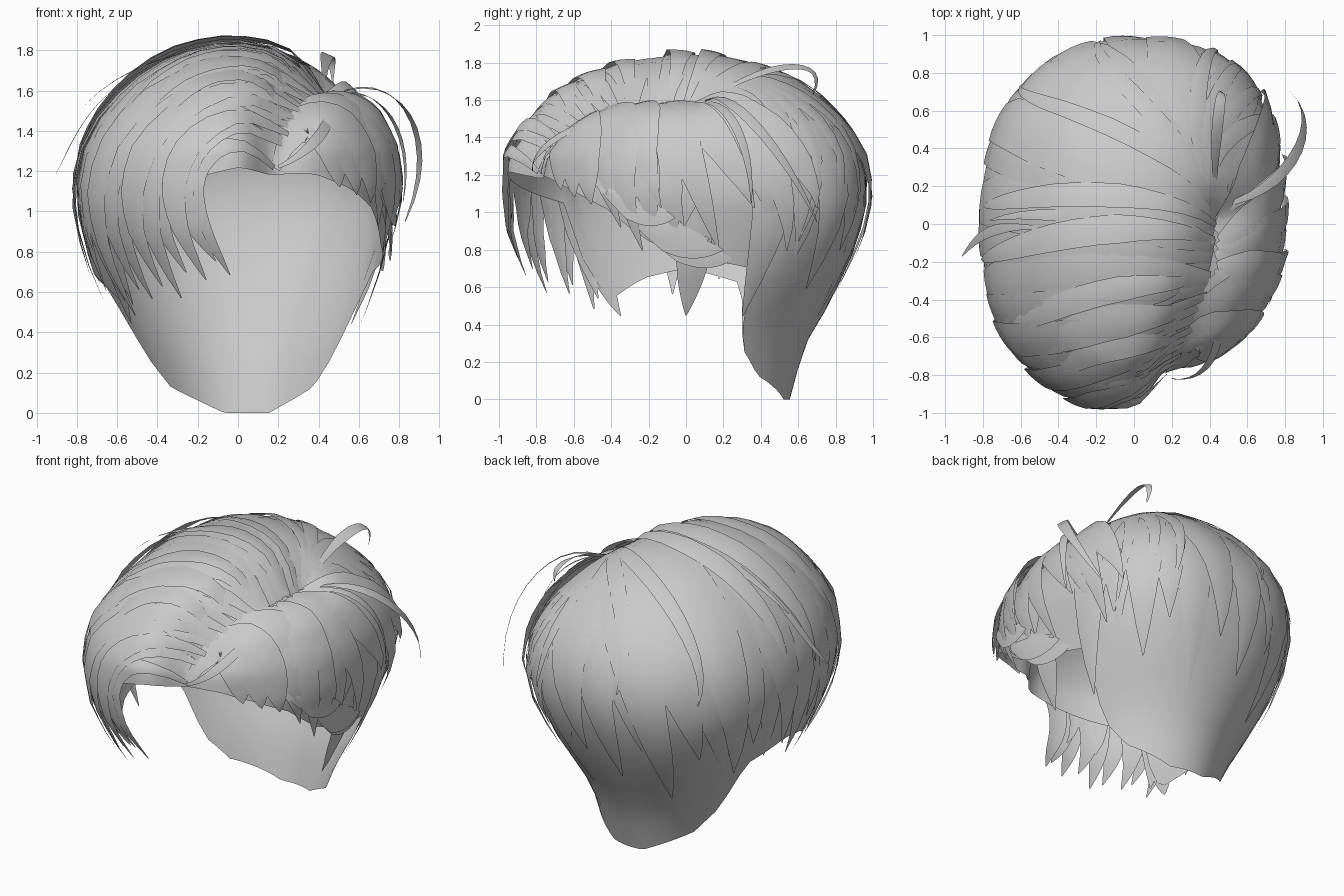
import bpy, bmesh, math
from mathutils import Vector as V

if "Cube" in bpy.data.objects:
    bpy.data.objects.remove(bpy.data.objects["Cube"])

CENTRE = V((0, 0, 0.95))
TOP = 1.825
hair = bpy.data.materials.new("hair grey")
hair.diffuse_color = (0.588, 0.588, 0.588, 1)
hair.use_nodes = True
hair.node_tree.nodes["Principled BSDF"].inputs["Base Color"].default_value = hair.diffuse_color

# head volume: height, then half widths left, right, front, back
LEVELS = [(0, .40, .45, .50, .555), (.28, .51, .53, .60, .63), (.5, .63, .63, .75, .76),
          (.7, .72, .70, .86, .86), (.9, .78, .75, .95, .94), (1.1, .81, .785, .975, .985),
          (1.3, .77, .745, .955, .95), (1.45, .69, .655, .85, .865), (1.6, .56, .50, .69, .71),
          (1.7, .43, .37, .52, .56), (1.77, .29, .25, .34, .38), (1.81, .14, .13, .16, .19),
          (TOP, 0, 0, 0, 0)]

# bottom edge of the cap by angle (degrees, -90 = front, 90 = back)
HAIRLINE = [(-90, 1.22), (-60, 1.19), (-45, 1.12), (-30, 1.02), (-15, .85), (0, .76),
            (20, .70), (28, .28), (40, .13), (70, 0), (100, 0), (138, .13), (152, .28),
            (160, .62), (180, .70), (195, .65), (210, .54), (216, .60), (222, 1.05), (270, 1.22)]


def table(rows, k, col=1):
    """Linear lookup in a sorted table."""
    if k <= rows[0][0]:
        return rows[0][col]
    for a, b in zip(rows, rows[1:]):
        if k <= b[0]:
            return a[col] + (b[col] - a[col]) * (k - a[0]) / (b[0] - a[0])
    return rows[-1][col]


def halves(x, y, z):
    """Half widths and roundness of the head; the right of the forehead is set back."""
    front = table(LEVELS, z, 3) * (1 - .11 * min(1, max(0, x / .25)))
    boxy = (.7 if x > 0 else .3) if y > 0 else (0 if x > 0 else .1)
    n = 2 + boxy * min(1, max(0, (z - .45) / .45))
    return table(LEVELS, z, 2 if x > 0 else 1), table(LEVELS, z, 4) if y > 0 else front, n


def section(deg, z):
    """Point on the head volume at an angle and height."""
    c, s = math.cos(math.radians(deg)), math.sin(math.radians(deg))
    a, b, n = halves(c, s, z)
    x = math.copysign(abs(c) ** (2 / n), c) * a
    return V((x, math.copysign(abs(s) ** (2 / n), s) * halves(x, s, z)[1], z))


def parting(t):
    """Parting line, from the forehead (0) to the crown (1)."""
    return V((.18 + .28 * t ** .7, -.80 + .84 * t, 1.22 + .40 * t ** .45))


def dip(p):
    """Depth of the valley along the parting."""
    t = min(1, max(0, (p.y + .80) / .84))
    away = (p.x - parting(t).x) ** 2 + max(0, p.y - .04) ** 2
    return .08 * math.exp(-away / .010) * min(1, max(0, (p.z - 1.1) / .1))


def snap(p, lift):
    """Push a point onto the head volume along its ray from the centre."""
    d = (p - CENTRE).normalized()
    lo, hi = 0, 1.5
    for _ in range(16):
        m = (lo + hi) / 2
        q = CENTRE + d * m
        a, b, n = halves(q.x, q.y, q.z)
        inside = a > 0 and q.z < TOP and abs(q.x / a) ** n + abs(q.y / b) ** n < 1
        lo, hi = (m, hi) if inside else (lo, m)
    q = CENTRE + d * lo
    return q + d * (lift - dip(q))


def bezier(pts, t):
    pts = [V(p) for p in pts]
    while len(pts) > 1:
        pts = [a.lerp(b, t) for a, b in zip(pts, pts[1:])]
    return pts[0]


def finish(name, bm):
    bmesh.ops.remove_doubles(bm, verts=bm.verts, dist=.0005)
    me = bpy.data.meshes.new(name)
    bm.to_mesh(me)
    bm.free()
    me.materials.append(hair)
    me.shade_smooth()
    ob = bpy.data.objects.new(name, me)
    bpy.context.collection.objects.link(ob)


def sheet(bm, rows):
    grid = [[bm.verts.new(p) for p in r] for r in rows]
    for a, b in zip(grid, grid[1:]):
        for i in range(len(a) - 1):
            bm.faces.new((a[i], a[i + 1], b[i + 1], b[i]))


def strand(bm, ctrl, width, lift=.01, hug=True, hump=0., tilt=0., steps=14):
    """Tapered lock of hair along a curve; hump raises its middle, tilt one edge."""
    mids = [bezier(ctrl, i / steps) for i in range(steps + 1)]
    if hug:
        mids = [snap(p, 0) for p in mids]
    rows = []
    for i, p in enumerate(mids):
        t = i / steps
        tan = mids[min(i + 1, steps)] - mids[max(i - 1, 0)]
        out = (p - CENTRE).normalized()
        side = out.cross(tan).normalized()
        w = width / 2 * (.2 + .8 * min(1, t / .35)) * (1 - max(0, (t - .5) / .5) ** 1.7) + .003
        row = []
        for k in (1, .5, 0, -.5, -1):
            q = p + side * w * k
            up = lift + (hump + tilt * k) * math.sin(math.pi * t) + .05 * w * (1 - k * k)
            row.append(snap(q, up) if hug else q + out * up)
        rows.append(row)
    sheet(bm, rows)


# scalp cap with the nape, open at the face
bm = bmesh.new()
rows = []
for j in range(19):
    row = []
    for deg in range(-90, 271, 4):
        low = table(HAIRLINE, deg)
        p = section(deg, low + (TOP - low) * math.sin(j / 18 * math.pi / 2))
        d = (p - CENTRE).normalized()
        row.append(p - d * (dip(p) + (.008 if p.z > .8 else 0)))
    rows.append(row)
sheet(bm, rows)
finish("scalp_cap", bm)

# fringe swept from the parting across the forehead
bm = bmesh.new()
FRINGE = [(267, .69), (262, .76), (258, .67), (250, .70), (246, .58), (239, .64),
          (231, .57), (226, .62), (219, .50), (213, .56)]
for i, (deg, z) in enumerate(FRINGE):
    t = i / (len(FRINGE) - 1)
    a = parting(t * .6)
    swing = section(deg - 23 + 13 * t, 1.18)
    top = (a + swing) / 2 + V((0, -.05, .22 + .2 * t))
    strand(bm, [a, top, swing, section(deg - 10 + 3 * t, .98), section(deg, z)],
           .11 + .08 * t, .012 + .01 * (i % 3), hump=.016)
    if i % 2:
        strand(bm, [a + V((0, .03, .02)), top + V((0, 0, .12)), swing + V((-.03, .03, .1)),
                    section(deg - 10, z + .2)], .11 + .07 * t, .022, hump=.012)
finish("fringe", bm)

# wide locks over the crown and down the left side
bm = bmesh.new()
for i in range(9):
    t = i / 8
    deg = 214 - 64 * t
    a = parting(.5 + .5 * t)
    z = (.54, .66, .60, .74)[i % 4] + .06 * t
    over = V((-.25, a.y * .8 + .35 * t, 1.9))
    strand(bm, [a, over, section(deg, 1.45), section(deg + 3, z)],
           .34, .004 + .008 * (i % 3), tilt=.008)
finish("left_locks", bm)

# raised locks crossing the top, open toward the parting
bm = bmesh.new()
BANDS = [(.25, -.72, 238, 1.30, .13), (.45, -.52, 226, 1.35, .17), (.62, -.30, 214, 1.15, .12),
         (.85, .02, 190, 1.15, .14), (.95, .18, 176, 1.25, .12)]
for t, y, deg, z, w in BANDS:
    strand(bm, [parting(t), V((.1, y, 1.9)), V((-.3, y, 1.85)), section(deg, 1.45), section(deg, z)],
           w, .022, hump=.028, tilt=.012)
finish("raised_locks", bm)

# long locks over the back
bm = bmesh.new()
for i in range(11):
    t = i / 10
    deg = 148 - 124 * t
    z = (.60, .76, .45, .80)[i % 4]
    a = parting(1) + V((-.04 + .06 * t, .03, 0))
    over = V((.1 + .3 * t, .55, 1.85 - .1 * t))
    strand(bm, [a, over, section(deg - 5, 1.4), section(deg, z)],
           .32, .004 + .008 * (i % 3))
for deg, z in ((135, 1.15), (100, 1.2), (62, 1.0), (48, .9), (34, .85), (22, .95)):
    strand(bm, [parting(1), V((.3, .4, 1.85)), section(deg + 12, 1.5), section(deg, z)],
           .09, .018, hump=.015)
finish("back_locks", bm)

# rolled locks on the right of the parting
bm = bmesh.new()
for i in range(7):
    t = i / 6
    deg = -54 + 46 * t
    a = parting(t * .45) + V((.01, 0, 0))
    strand(bm, [a, V((.36, -.70 + .25 * t, 1.62)), section(deg + 2, 1.48),
                section(deg + 3, 1.2 - .1 * t), section(deg + 4, 1.12 - .24 * t)],
           .22, .006 + .01 * (i % 3), hump=.02, tilt=.01)
for i in range(9):
    t = i / 8
    deg = -30 + 62 * t
    strand(bm, [parting(.6 + .4 * t) + V((.02, 0, 0)), V((.62, -.35 + .5 * t, 1.66)),
                section(deg - 4, 1.35), section(deg + 6, (.92, .80, 1.02)[i % 3])],
           .18, .008 + .014 * (i % 3), hump=.028, tilt=.014)
finish("right_locks", bm)

# short locks swept back above the right ear, with pointed sideburns
bm = bmesh.new()
for i in range(7):
    deg, z = -36 + 4 * i, 1.14 - .055 * i
    strand(bm, [section(deg, z + .08), section(deg + 8, z - .02), section(deg + 18, z - .06),
                section(deg + 24, z - .06)], .13, .004 + .012 * (i % 3), tilt=-.015)
strand(bm, [section(2, 1.05), section(1, .8), section(0, .45)], .17, .002)
strand(bm, [section(213, .95), section(213, .7), section(209, .45)], .12, .005)
finish("ear_locks", bm)

# loose thin strands
bm = bmesh.new()
LOOSE = [([(.46, .10, 1.57), (.78, .15, 1.74), (1.03, .50, 1.40), (.83, .70, .95)], .06),
         ([(.47, .05, 1.57), (.70, .20, 1.66), (.88, .35, 1.40), (.82, .35, 1.05)], .05),
         ([(.42, -.1, 1.60), (.1, 0, 1.95), (-.5, .10, 1.80), (-.76, .02, 1.53)], .07),
         ([(-.5, -.02, 1.68), (-.75, 0, 1.55), (-.82, -.05, 1.35), (-.91, -.17, 1.17)], .05),
         ([(.43, .15, 1.62), (.42, .45, 1.82), (.47, .78, 1.84), (.47, .68, 1.63)], .06),
         ([(.20, -.82, 1.22), (.42, -.85, 1.32), (.50, -.62, 1.50), (.44, -.2, 1.56)], .05)]
for pts, w in LOOSE:
    strand(bm, pts, w, 0, hug=False, steps=12)
finish("loose_strands", bm)
